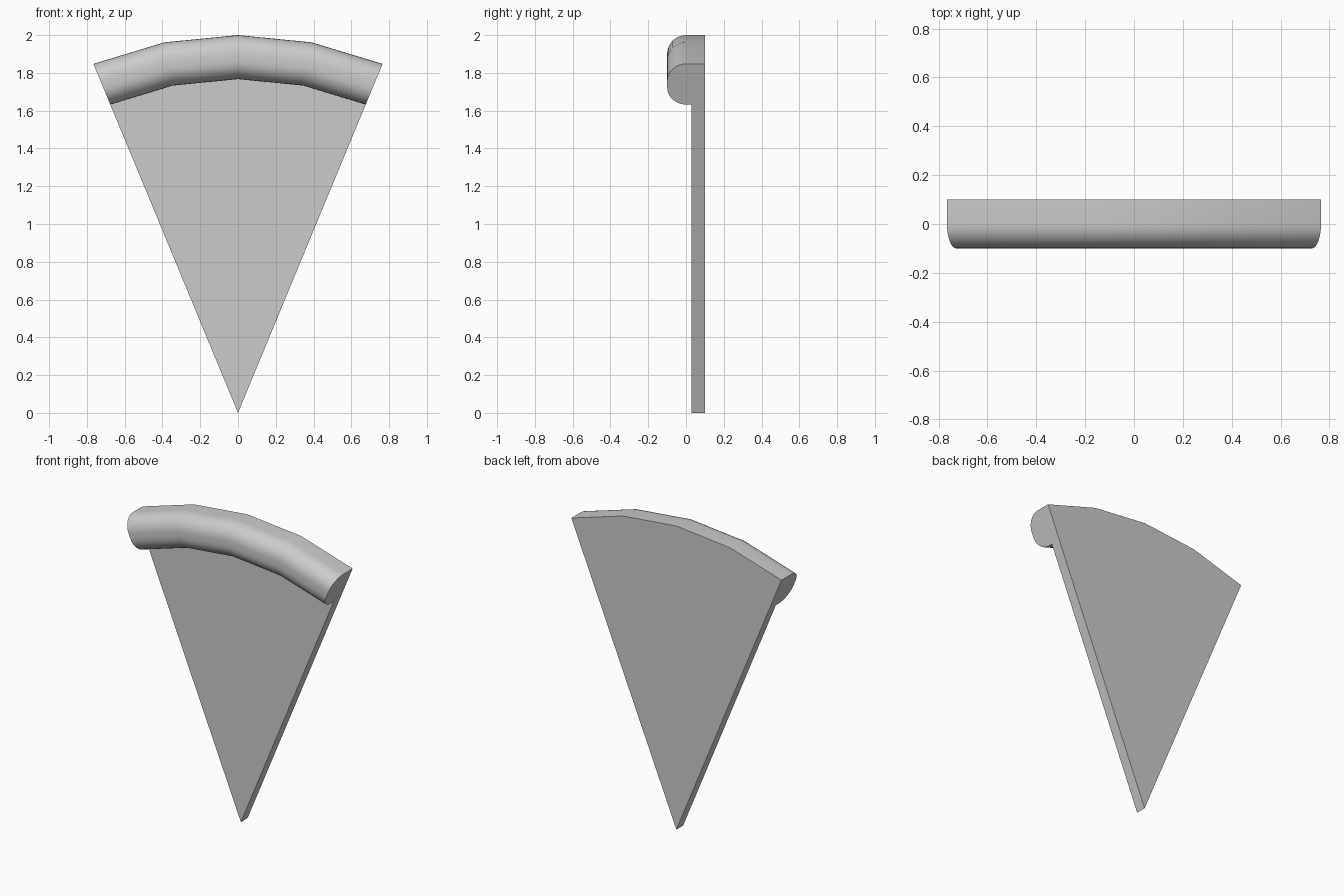
import bpy, bmesh
from math import sin, cos, pi, radians

cube = bpy.data.objects.get("Cube")
if cube:
    bpy.data.objects.remove(cube, do_unlink=True)

OUTER, INNER = 2.0, 1.767      # crust radii, measured from the tip
BACK, BASE_FRONT, FRONT = 0.1, 0.03, -0.1
ROUND, STEPS = 0.1, 8          # rounded crust corners

grey = bpy.data.materials.new("plain grey")
grey.use_nodes = True
colour = (0.6, 0.6, 0.6, 1)
grey.diffuse_color = colour
grey.node_tree.nodes["Principled BSDF"].inputs["Base Color"].default_value = colour


def corner(radius, start, end):
    """Quarter round of the crust as (y, radius) points."""
    angles = [start + (end - start) * i / STEPS for i in range(STEPS + 1)]
    return [(FRONT + ROUND + ROUND * cos(a), radius + ROUND * sin(a)) for a in angles]


# Radial section: flat base slab with a raised rounded crust at the rim
profile = [(BACK, 0), (BACK, OUTER)]
profile += corner(OUTER - ROUND, pi / 2, pi)
profile += corner(INNER + ROUND, pi, 1.5 * pi)
profile += [(BASE_FRONT, INNER), (BASE_FRONT, 0)]

# Sweep the section around the tip in four straight segments
bm = bmesh.new()
rings = []
for i in range(-2, 3):
    a = radians(11.25 * i)
    rings.append([bm.verts.new((r * sin(a), y, r * cos(a))) for y, r in profile])
n = len(profile)
for left, right in zip(rings, rings[1:]):
    for j in range(n):
        k = (j + 1) % n
        bm.faces.new((left[j], left[k], right[k], right[j]))

# Cut sides, then join the points meeting at the tip
bm.faces.new(rings[0])
bm.faces.new(rings[-1][::-1])
bmesh.ops.remove_doubles(bm, verts=bm.verts, dist=0.0001)
bmesh.ops.recalc_face_normals(bm, faces=bm.faces)

mesh = bpy.data.meshes.new("wedge_slice")
bm.to_mesh(mesh)
bm.free()
mesh.materials.append(grey)
slice_obj = bpy.data.objects.new("wedge_slice", mesh)
bpy.context.collection.objects.link(slice_obj)

# Smooth crust, crisp cut edges
bpy.ops.object.select_all(action="DESELECT")
slice_obj.select_set(True)
bpy.context.view_layer.objects.active = slice_obj
bpy.ops.object.shade_smooth_by_angle(angle=radians(30))
